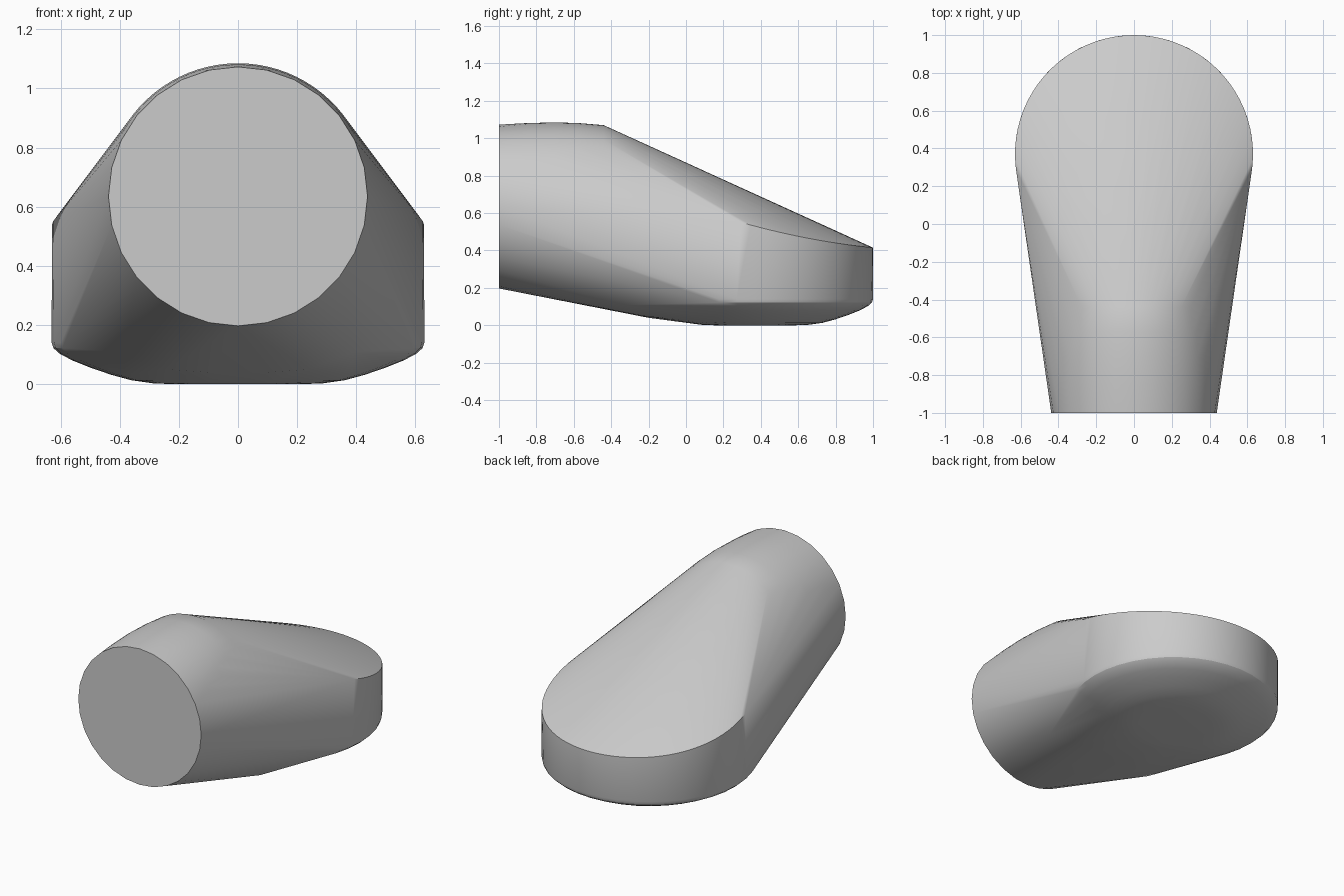
import bpy, bmesh
from math import sin, cos, pi, radians

if "Cube" in bpy.data.objects:
    bpy.data.objects.remove(bpy.data.objects["Cube"])

pts = []


def round_section(y, r, zc, n=28):
    """Upright circular cross-section at depth y."""
    for i in range(n):
        a = 2 * pi * i / n
        pts.append((r * cos(a), y, zc + r * sin(a)))


# Round barrel: flat end, slight swell, then the shoulder where the slope starts
round_section(-1.0, 0.438, 0.635)
for y, r in ((-0.85, 0.446), (-0.7, 0.450), (-0.57, 0.446), (-0.44, 0.435)):
    for i in range(29):
        a = pi * (0.16 + 0.68 * i / 28)
        pts.append((r * cos(a), y, 0.635 + r * sin(a)))

# Rounded nose: tilted top rim of the upright wall
YC, R = 0.37, 0.63
for i in range(41):
    a = radians(-7 + 194 * i / 40)
    y = YC + R * sin(a)
    z = 0.415 + 0.10 * (1 - y) + 0.13 * max(0, 1 - y) ** 2
    pts.append((R * cos(a), y, z))

# Dished underside: concentric rings
for r, z in ((0.63, 0.14), (0.624, 0.122), (0.605, 0.104), (0.56, 0.08),
             (0.50, 0.056), (0.43, 0.032), (0.36, 0.013), (0.29, 0.003), (0.22, 0)):
    for i in range(40):
        a = 2 * pi * i / 40
        pts.append((r * cos(a), YC + r * sin(a), z))

# Underside heel where the barrel meets the dish
for s in (-1, 1):
    pts += [(s * 0.39, -0.33, 0.108), (s * 0.24, -0.23, 0.05), (s * 0.1, -0.2, 0.04)]

# Skin everything with one convex surface
bm = bmesh.new()
for p in pts:
    bm.verts.new(p)
bmesh.ops.convex_hull(bm, input=bm.verts[:])
bmesh.ops.delete(bm, geom=[v for v in bm.verts if not v.link_faces], context='VERTS')
bmesh.ops.dissolve_limit(bm, angle_limit=radians(0.5), verts=bm.verts[:], edges=bm.edges[:])
bmesh.ops.recalc_face_normals(bm, faces=bm.faces[:])
mesh = bpy.data.meshes.new("tapered_body")
bm.to_mesh(mesh)
bm.free()
body = bpy.data.objects.new("tapered_body", mesh)
bpy.context.collection.objects.link(body)
bpy.context.view_layer.objects.active = body
body.select_set(True)
bpy.ops.object.shade_smooth_by_angle(angle=radians(25))
